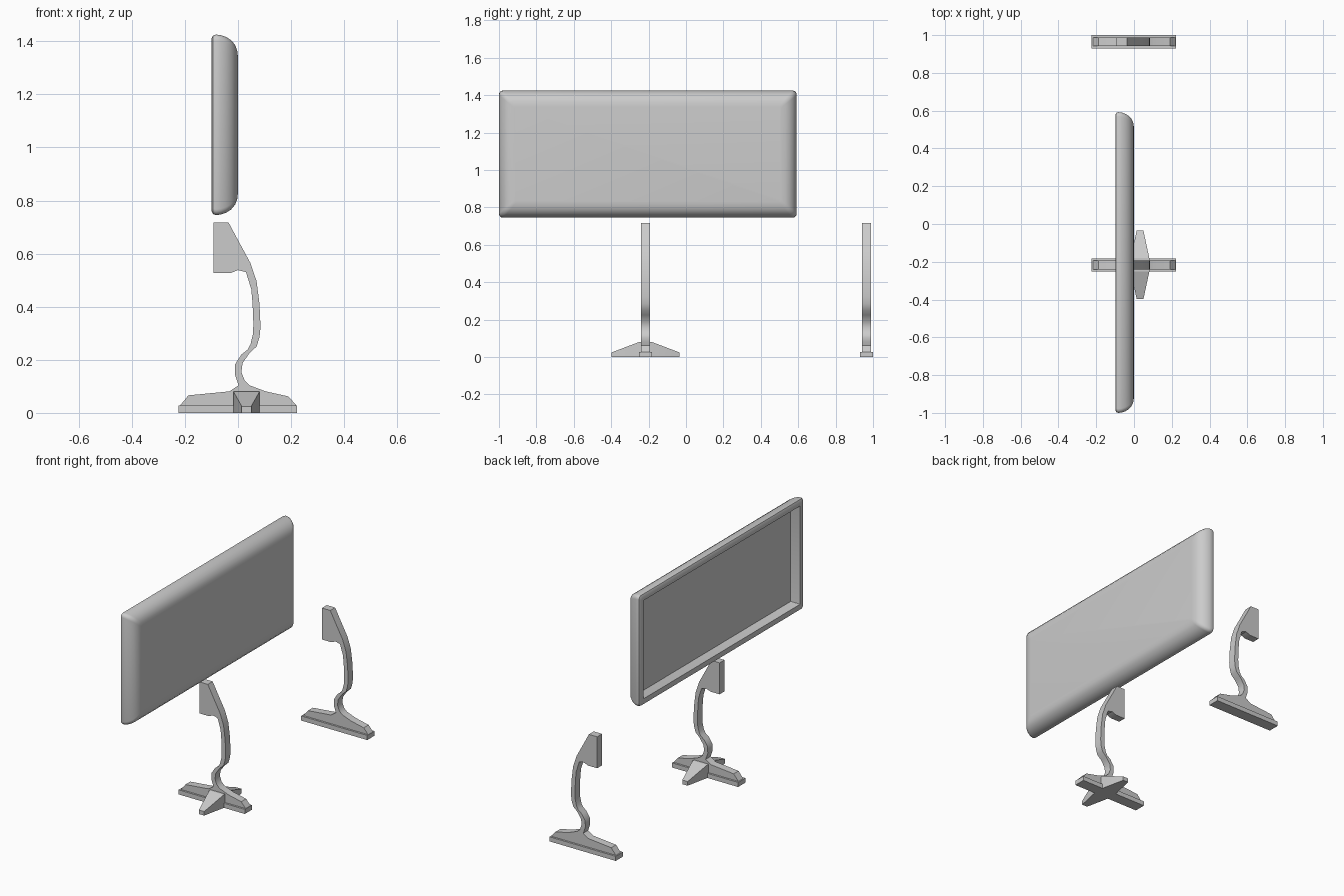
import bpy, bmesh, math

if "Cube" in bpy.data.objects:
    bpy.data.objects.remove(bpy.data.objects["Cube"])


def finish(bm, name, angle=35):
    bmesh.ops.recalc_face_normals(bm, faces=bm.faces)
    me = bpy.data.meshes.new(name)
    bm.to_mesh(me)
    bm.free()
    ob = bpy.data.objects.new(name, me)
    bpy.context.collection.objects.link(ob)
    me.shade_smooth()
    me.set_sharp_from_angle(angle=math.radians(angle))
    return ob


def loft(name, loops, angle=35):
    """Skin a list of closed loops and cap both ends."""
    bm = bmesh.new()
    rings = [[bm.verts.new(p) for p in loop] for loop in loops]
    for a, b in zip(rings, rings[1:]):
        n = len(a)
        for i in range(n):
            bm.faces.new((a[i], a[(i + 1) % n], b[(i + 1) % n], b[i]))
    bm.faces.new(rings[0])
    bm.faces.new(rings[-1])
    return finish(bm, name, angle)


def round_rect(x, inset, r):
    y0, y1, z0, z1 = -1 + inset, 0.592 - inset, 0.745 + inset, 1.425 - inset
    pts = []
    for k, (cy, cz) in enumerate([(y1 - r, z1 - r), (y0 + r, z1 - r),
                                  (y0 + r, z0 + r), (y1 - r, z0 + r)]):
        for i in range(5):
            t = math.pi / 2 * (k + i / 4)
            pts.append((x, cy + r * math.cos(t), cz + r * math.sin(t)))
    return pts


def rect(y, x0, x1, z0, z1):
    return [(x0, y, z0), (x1, y, z0), (x1, y, z1), (x0, y, z1)]


# Screen housing: recess floor, recess wall, rim, then the bulging back
housing = [(-0.035, 0.04, 0.002), (-0.099, 0.04, 0.002), (-0.099, 0.014, 0.014),
           (-0.094, 0.004, 0.02), (-0.083, 0, 0.022), (-0.065, 0.002, 0.022),
           (-0.045, 0.009, 0.022), (-0.026, 0.021, 0.02), (-0.011, 0.039, 0.018),
           (-0.003, 0.06, 0.014), (0, 0.085, 0.01)]
loft("screen_housing", [round_rect(*h) for h in housing])

# Side outline of the curved stand, from base up the front and down the back
outline = [(-0.218, 0.028), (-0.187, 0.066), (-0.032, 0.081), (0.002, 0.104),
           (-0.012, 0.145), (-0.011, 0.183), (0.013, 0.22), (0.036, 0.238),
           (0.047, 0.258), (0.056, 0.295), (0.058, 0.334), (0.055, 0.41),
           (0.05, 0.466), (0.03, 0.53), (0, 0.538), (-0.03, 0.526),
           (-0.092, 0.526), (-0.092, 0.718), (-0.036, 0.718), (0.002, 0.647),
           (0.047, 0.564), (0.07, 0.496), (0.081, 0.41), (0.085, 0.323),
           (0.081, 0.285), (0.07, 0.25), (0.043, 0.225), (0.017, 0.187),
           (0.013, 0.153), (0.025, 0.122), (0.043, 0.104), (0.104, 0.081),
           (0.19, 0.062), (0.22, 0.028)]


def stand(label, yc):
    # Curved post and wedge foot
    loft(label + "_post", [[(x, yc + s * 0.0235, z) for x, z in outline] for s in (-1, 1)])
    # Flat sole under the foot
    loft(label + "_sole", [rect(yc + s * 0.035, -0.225, 0.222, 0, 0.028) for s in (-1, 1)])


stand("main_stand", -0.2165)
stand("spare_stand", 0.965)

# Tapered cross foot of the main stand
yc = -0.2165
inner, outer = (-0.017, 0.081, 0, 0.08), (0.014, 0.05, 0, 0.025)
loft("cross_foot", [rect(yc - 0.181, *outer), rect(yc - 0.036, *inner),
                    rect(yc + 0.036, *inner), rect(yc + 0.181, *outer)], 15)
